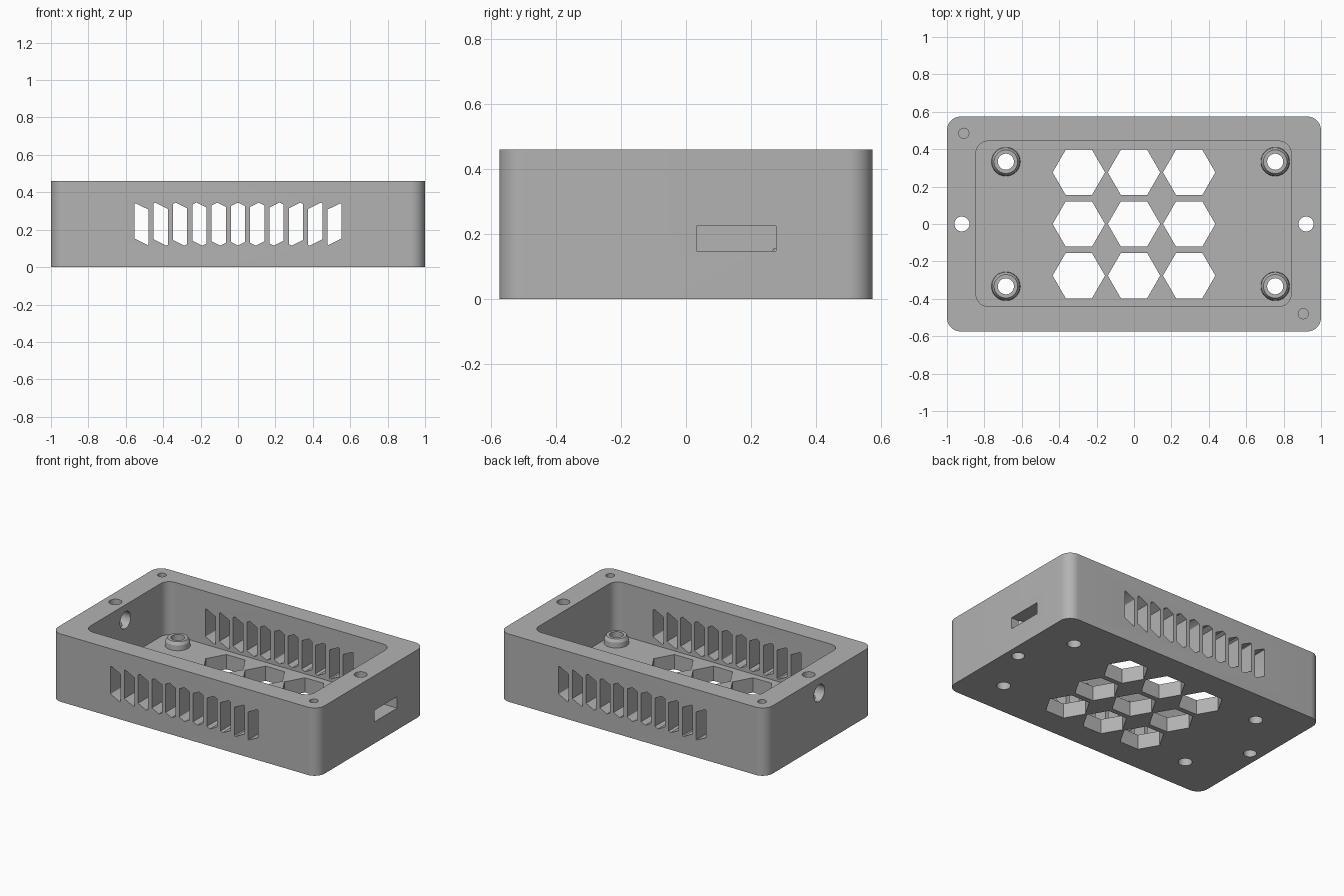
import bpy, bmesh, math
from math import cos, sin, pi

if "Cube" in bpy.data.objects:
    bpy.data.objects.remove(bpy.data.objects["Cube"])

HEIGHT, FLOOR = 0.46, 0.1

grey = bpy.data.materials.new("plain_grey")
grey.use_nodes = True
grey.diffuse_color = (0.45, 0.45, 0.45, 1)
grey.node_tree.nodes["Principled BSDF"].inputs["Base Color"].default_value = (0.45, 0.45, 0.45, 1)


def circle(x, y, r, n=40):
    return [(x + r * cos(2 * pi * i / n), y + r * sin(2 * pi * i / n)) for i in range(n)]


def rounded(points, r, steps=8):
    """Round the corners of a counter-clockwise convex outline."""
    from mathutils import Vector
    out, n = [], len(points)
    for i in range(n):
        p = Vector(points[i])
        a = (Vector(points[i - 1]) - p).normalized()
        b = (Vector(points[(i + 1) % n]) - p).normalized()
        half = a.angle(b) / 2
        if half > 1.55:
            out.append(tuple(p))
            continue
        centre = p + (a + b).normalized() * (r / sin(half))
        start = p + a * (r / math.tan(half)) - centre
        sweep = pi - 2 * half
        for k in range(steps + 1):
            t = sweep * k / steps
            out.append((centre.x + start.x * cos(t) - start.y * sin(t),
                        centre.y + start.x * sin(t) + start.y * cos(t)))
    return out


def box_outline(x0, x1, y0, y1):
    return [(x0, y0), (x1, y0), (x1, y1), (x0, y1)]


def prisms(name, outlines, low, high, axis="Z"):
    """Extrude outlines along an axis into one mesh object."""
    place = {"Z": lambda u, v, w: (u, v, w),
             "Y": lambda u, v, w: (u, w, v),
             "X": lambda u, v, w: (w, u, v)}[axis]
    bm = bmesh.new()
    for pts in outlines:
        a = [bm.verts.new(place(u, v, low)) for u, v in pts]
        b = [bm.verts.new(place(u, v, high)) for u, v in pts]
        bm.faces.new(a[::-1])
        bm.faces.new(b)
        for i in range(len(pts)):
            j = (i + 1) % len(pts)
            bm.faces.new((a[i], a[j], b[j], b[i]))
    bmesh.ops.recalc_face_normals(bm, faces=bm.faces[:])
    mesh = bpy.data.meshes.new(name)
    bm.to_mesh(mesh)
    bm.free()
    mesh.materials.append(grey)
    obj = bpy.data.objects.new(name, mesh)
    bpy.context.collection.objects.link(obj)
    return obj


def activate(obj):
    bpy.ops.object.select_all(action="DESELECT")
    obj.select_set(True)
    bpy.context.view_layer.objects.active = obj


def cut(obj, *args):
    cutter = prisms("cutter", *args)
    mod = obj.modifiers.new("cut", "BOOLEAN")
    mod.operation, mod.solver, mod.object = "DIFFERENCE", "EXACT", cutter
    activate(obj)
    bpy.ops.object.modifier_apply(modifier=mod.name)
    bpy.data.objects.remove(cutter)


# Case body with open cavity
case = prisms("case_body", [rounded(box_outline(-1, 1, -0.575, 0.575), 0.075, 12)], 0, HEIGHT)
cut(case, [rounded(box_outline(-0.845, 0.84, -0.44, 0.443), 0.065, 12)], FLOOR, 1)

# Hexagonal floor openings
hexes = [circle(x * 0.295, y * 0.276, 0.14, 6) for x in (-1, 0, 1) for y in (-1, 0, 1)]
cut(case, hexes, -1, 0.3)

# Standoff holes and side wall screw holes
posts = [(x, y) for x in (-0.685, 0.755) for y in (-0.333, 0.333)]
cut(case, [circle(x, y, 0.043) for x, y in posts], -1, 0.3)
cut(case, [circle(x, 0, 0.04) for x in (-0.92, 0.92)], -1, 1)

# Blind holes in opposite rim corners
cut(case, [circle(-0.91, 0.485, 0.027), circle(0.905, -0.48, 0.027)], 0.2, 1)


# Vents through front and back walls, leaning away from the middle
def vent(k):
    x, hw, top, low = k * 0.1032, 0.038, 0.345, 0.115
    tip = hw * 0.99 * k / 5
    drop_l, drop_r = 0.5 * (hw + tip), 0.5 * (hw - tip)
    pts = [(x - hw, low + drop_r), (x - tip, low), (x + hw, low + drop_l),
           (x + hw, top - drop_r), (x + tip, top), (x - hw, top - drop_l)]
    if k == -5:
        pts = [pts[0], pts[2], pts[3], pts[5]]
    if k == 5:
        pts = [pts[0], pts[2], pts[3], pts[5]]
    return rounded(pts, 0.006, 3) if abs(k) in (0, 5) else pts


cut(case, [vent(k) for k in range(-5, 6)], -1, 1, "Y")

# Connector slot on one end, round cable hole on the other
cut(case, [box_outline(0.033, 0.277, 0.147, 0.225)], 0.7, 1.2, "X")
cut(case, [circle(0, 0.356, 0.057)], -1.2, -0.7, "X")


# Tapered standoff rings
def ring(name, x, y):
    profile = [(0.043, FLOOR - 0.01), (0.078, FLOOR - 0.01), (0.075, 0.135),
               (0.063, 0.155), (0.043, 0.155)]
    n, bm = 40, bmesh.new()
    loops = [[bm.verts.new((px, py, z)) for px, py in circle(x, y, r, n)] for r, z in profile]
    for a, b in zip(loops, loops[1:] + loops[:1]):
        for i in range(n):
            j = (i + 1) % n
            bm.faces.new((a[i], a[j], b[j], b[i]))
    bmesh.ops.recalc_face_normals(bm, faces=bm.faces[:])
    mesh = bpy.data.meshes.new(name)
    bm.to_mesh(mesh)
    bm.free()
    mesh.materials.append(grey)
    obj = bpy.data.objects.new(name, mesh)
    bpy.context.collection.objects.link(obj)
    return obj


parts = [case] + [ring("standoff_%d" % (i + 1), x, y) for i, (x, y) in enumerate(posts)]
for part in parts:
    activate(part)
    bpy.ops.object.shade_smooth_by_angle(angle=math.radians(25))
